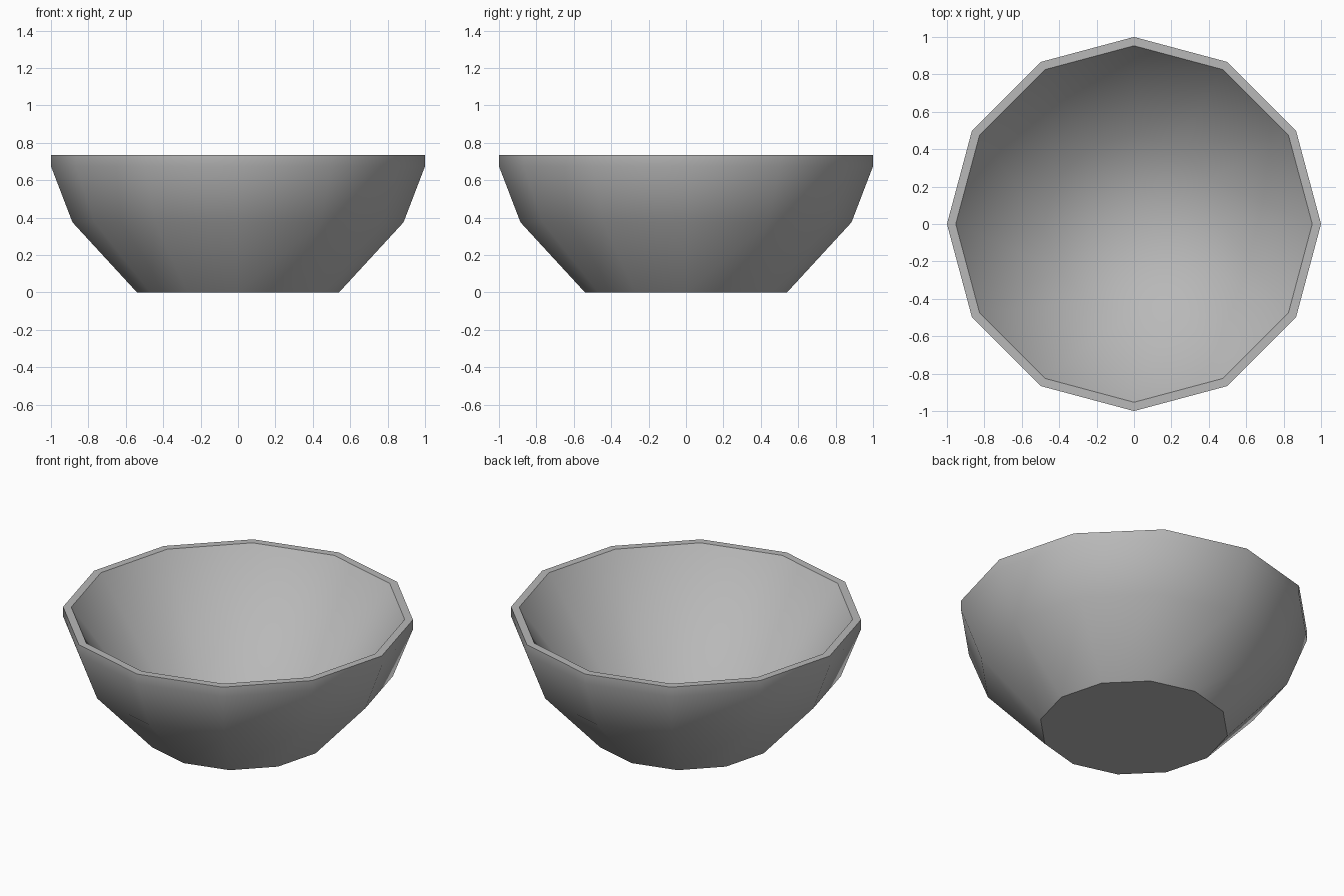
import bpy
import bmesh
from math import cos, sin, tau

cube = bpy.data.objects.get("Cube")
if cube:
    bpy.data.objects.remove(cube, do_unlink=True)

SIDES = 12
# Radius and height from the foot, up the outside, over the rim, down to the inner floor
PROFILE = [(0.54, 0), (0.885, 0.375), (1, 0.675), (1, 0.735),
           (0.953, 0.735), (0.48, 0.07)]
SHARP_RINGS = (0, 3, 4)  # foot edge and both rim edges

# Grey material
grey = bpy.data.materials.new("grey_ceramic")
grey.use_nodes = True
colour = (0.48, 0.48, 0.48, 1)
grey.diffuse_color = colour
grey.node_tree.nodes["Principled BSDF"].inputs["Base Color"].default_value = colour

# Bowl: rings of the profile joined by quads
bm = bmesh.new()
rings = [[bm.verts.new((r * cos(tau * i / SIDES), r * sin(tau * i / SIDES), z))
          for i in range(SIDES)] for r, z in PROFILE]
for low, high in zip(rings, rings[1:]):
    for i in range(SIDES):
        j = (i + 1) % SIDES
        bm.faces.new((low[i], low[j], high[j], high[i]))

# Flat foot underneath and the inner floor
bm.faces.new(rings[0][::-1])
centre = bm.verts.new((0, 0, PROFILE[-1][1]))
for i in range(SIDES):
    bm.faces.new((rings[-1][i], rings[-1][(i + 1) % SIDES], centre))

# Smooth walls with crisp rim and foot
for face in bm.faces:
    face.smooth = True
for k in SHARP_RINGS:
    for i in range(SIDES):
        bm.edges.get((rings[k][i], rings[k][(i + 1) % SIDES])).smooth = False
bmesh.ops.recalc_face_normals(bm, faces=bm.faces[:])

mesh = bpy.data.meshes.new("bowl")
bm.to_mesh(mesh)
bm.free()
mesh.materials.append(grey)
bpy.context.collection.objects.link(bpy.data.objects.new("bowl", mesh))
